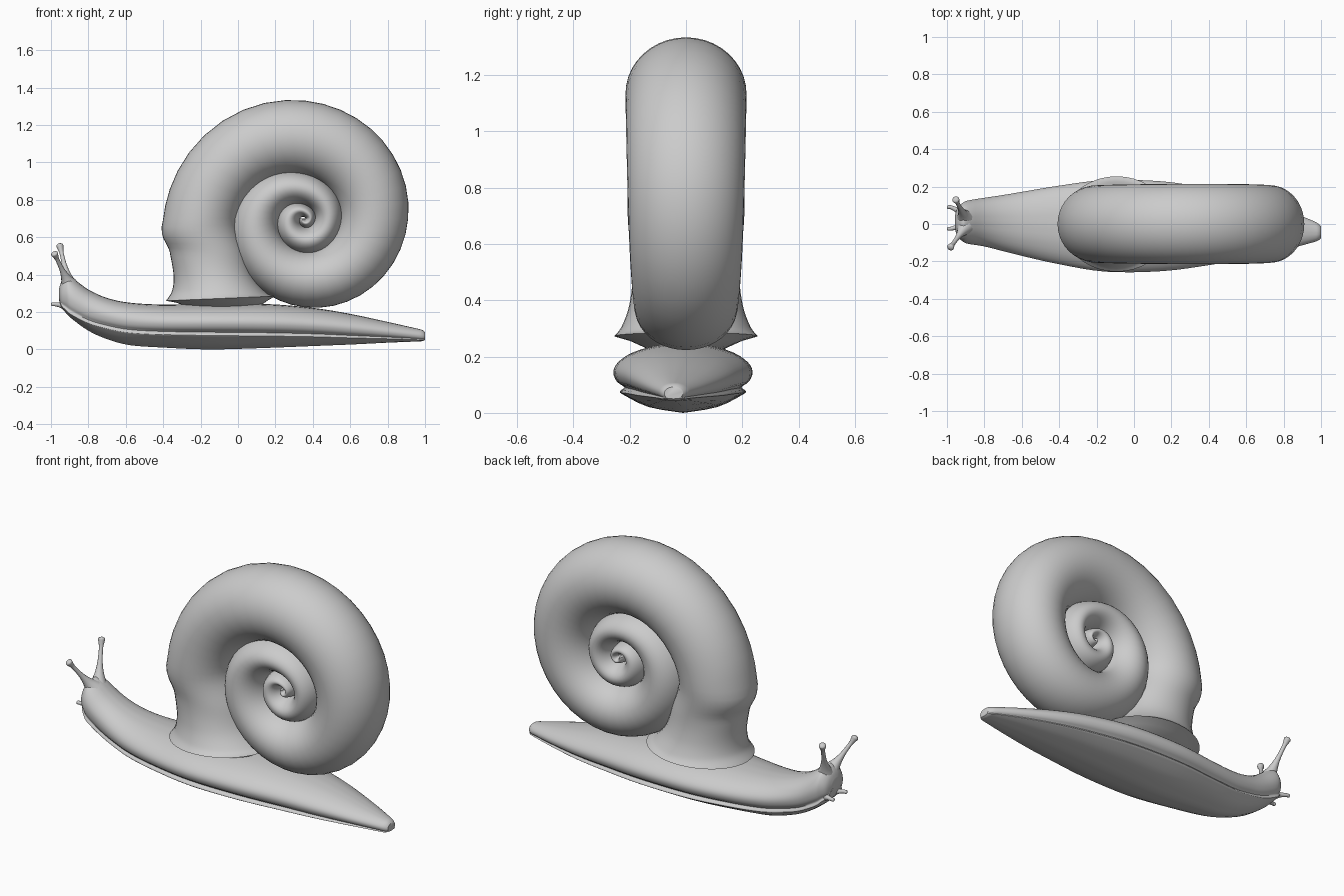
import bpy, bmesh, math
from mathutils import Vector

if "Cube" in bpy.data.objects:
    bpy.data.objects.remove(bpy.data.objects["Cube"])


def smooth_rows(rows, n):
    """Catmull-Rom interpolation through rows of numbers."""
    out = []
    last = len(rows) - 1
    for i in range(last):
        a, b, c, d = (rows[max(0, min(last, i + k))] for k in (-1, 0, 1, 2))
        for s in range(n):
            t = s / n
            out.append([0.5 * (2 * q + (r - p) * t + (2 * p - 5 * q + 4 * r - e) * t * t
                               + (3 * q - p - 3 * r + e) * t ** 3)
                        for p, q, r, e in zip(a, b, c, d)])
    out.append(list(rows[-1]))
    return out


def loft(name, rings, angle=50):
    """Skin closed rings of equal size and cap both ends."""
    bm = bmesh.new()
    vs = [[bm.verts.new(p) for p in r] for r in rings]
    n = len(vs[0])
    for a, b in zip(vs, vs[1:]):
        for i in range(n):
            j = (i + 1) % n
            bm.faces.new((a[i], a[j], b[j], b[i]))
    bm.faces.new(vs[0])
    bm.faces.new(vs[-1])
    bmesh.ops.recalc_face_normals(bm, faces=bm.faces)
    me = bpy.data.meshes.new(name)
    bm.to_mesh(me)
    bm.free()
    ob = bpy.data.objects.new(name, me)
    bpy.context.collection.objects.link(ob)
    bpy.ops.object.select_all(action='DESELECT')
    ob.select_set(True)
    bpy.context.view_layer.objects.active = ob
    bpy.ops.object.shade_smooth_by_angle(angle=math.radians(angle))
    return ob


# Shell: outer radius and half thickness at each quarter turn of the spiral
CX, CZ = 0.36, 0.70
outer = [.76, .63, .55, .475, .39, .245, .20, .19, .15, .075, .055, .05, .03]
thick = [.207, .215, .205, .18, .172, .162, .15, .14, .132, .125, .12, .115, .11]
polar = []
for k, (ro, h) in enumerate(zip(outer, thick)):
    ri = outer[k + 4] * 0.92 if k + 4 < len(outer) else 0.0
    polar.append((180 - 90 * k, ro, ri, h))
coil = []
for a, ro, ri, h in smooth_rows(polar, 10):
    c, s = math.cos(math.radians(a)), math.sin(math.radians(a))
    coil.append((CX + ro * c, CZ + ro * s, CX + ri * c, CZ + ri * s, h))

# Flared mouth: outer x z, inner x z, half thickness
mouth = [(-.385, .26, .20, .285, .255), (-.352, .315, .155, .30, .228),
         (-.345, .40, .09, .38, .20), (-.365, .52, .05, .50, .19)]
flare = smooth_rows(mouth + [coil[0], coil[5]], 6)[:24]
under = [(-.25, .22, .10, .22, .12), (-.33, .25, .16, .262, .20)]


def ellipse(row, n=40):
    ox, oz, ix, iz, h = row
    ring = []
    for i in range(n):
        t = 2 * math.pi * i / n
        f = 0.5 - 0.5 * math.cos(t)
        ring.append((ox + (ix - ox) * f, h * math.sin(t), oz + (iz - oz) * f))
    return ring


loft("shell", [ellipse(r) for r in under + flare + coil])

# Body stations: x, centre y, half width, top z, lip z, bottom z
stations = [(-.957, .01, .035, .325, .275, .265), (-.945, .01, .075, .36, .235, .225),
            (-.92, .01, .10, .39, .21, .195), (-.89, .01, .115, .385, .185, .165),
            (-.80, .01, .13, .32, .14, .10), (-.70, .005, .15, .275, .112, .055),
            (-.58, 0, .175, .25, .09, .023), (-.40, -.005, .21, .24, .08, .01),
            (-.15, -.01, .245, .245, .075, 0), (.15, -.012, .24, .243, .072, .008),
            (.40, -.015, .205, .222, .068, .018), (.60, -.02, .165, .19, .062, .026),
            (.80, -.03, .11, .147, .057, .036), (.95, -.04, .06, .113, .052, .042),
            (.985, -.043, .045, .104, .05, .044), (1.0, -.044, .033, .092, .054, .05)]
# Half section: width factor, height factor (above / below the foot lip)
section = smooth_rows([(0, 1), (.38, .96), (.72, .82), (.93, .62), (1, .42), (.95, .22),
                       (.84, .1), (.9, .02), (.86, -.12), (.5, -.72), (0, -1)], 3)


def body_ring(st):
    x, cy, w, top, lip, bot = st
    half = [(u * w, lip + v * (top - lip if v > 0 else lip - bot)) for u, v in section]
    pts = half + [(-u, z) for u, z in half[-2:0:-1]]
    return [(x, cy + u, z) for u, z in pts]


loft("body", [body_ring(s) for s in smooth_rows(stations, 4)], 45)


# Feelers: tapered tubes along x y z radius rows
def feeler(name, rows):
    rows = smooth_rows(rows, 4)
    rings = []
    for i, r in enumerate(rows):
        p = Vector(r[:3])
        d = Vector(rows[min(i + 1, len(rows) - 1)][:3]) - Vector(rows[max(i - 1, 0)][:3])
        q = d.to_track_quat('Z', 'Y')
        rings.append([p + q @ Vector((r[3] * math.cos(t), r[3] * math.sin(t), 0))
                      for t in (2 * math.pi * k / 14 for k in range(14))])
    loft(name, rings)


def eye_stalk(name, base, tip):
    b, t = Vector(base), Vector(tip)
    prof = [(0, .045), (.2, .026), (.45, .014), (.75, .011), (.87, .015), (.95, .019), (.985, .013), (1, .003)]
    feeler(name, [(*b.lerp(t, f), r) for f, r in prof])


eye_stalk("eye_stalk_left", (-.905, .035, .35), (-.955, .135, .565))
eye_stalk("eye_stalk_right", (-.905, -.02, .35), (-.985, -.13, .52))
for side, y0, y1 in (("left", .06, .09), ("right", -.01, -.025)):
    feeler("lower_feeler_" + side, [(-.90, y0, .225, .03), (-.945, (y0 + y1) / 2, .236, .015),
                                    (-.98, y1, .241, .010), (-.995, y1, .241, .010), (-1.0, y1, .241, .003)])
